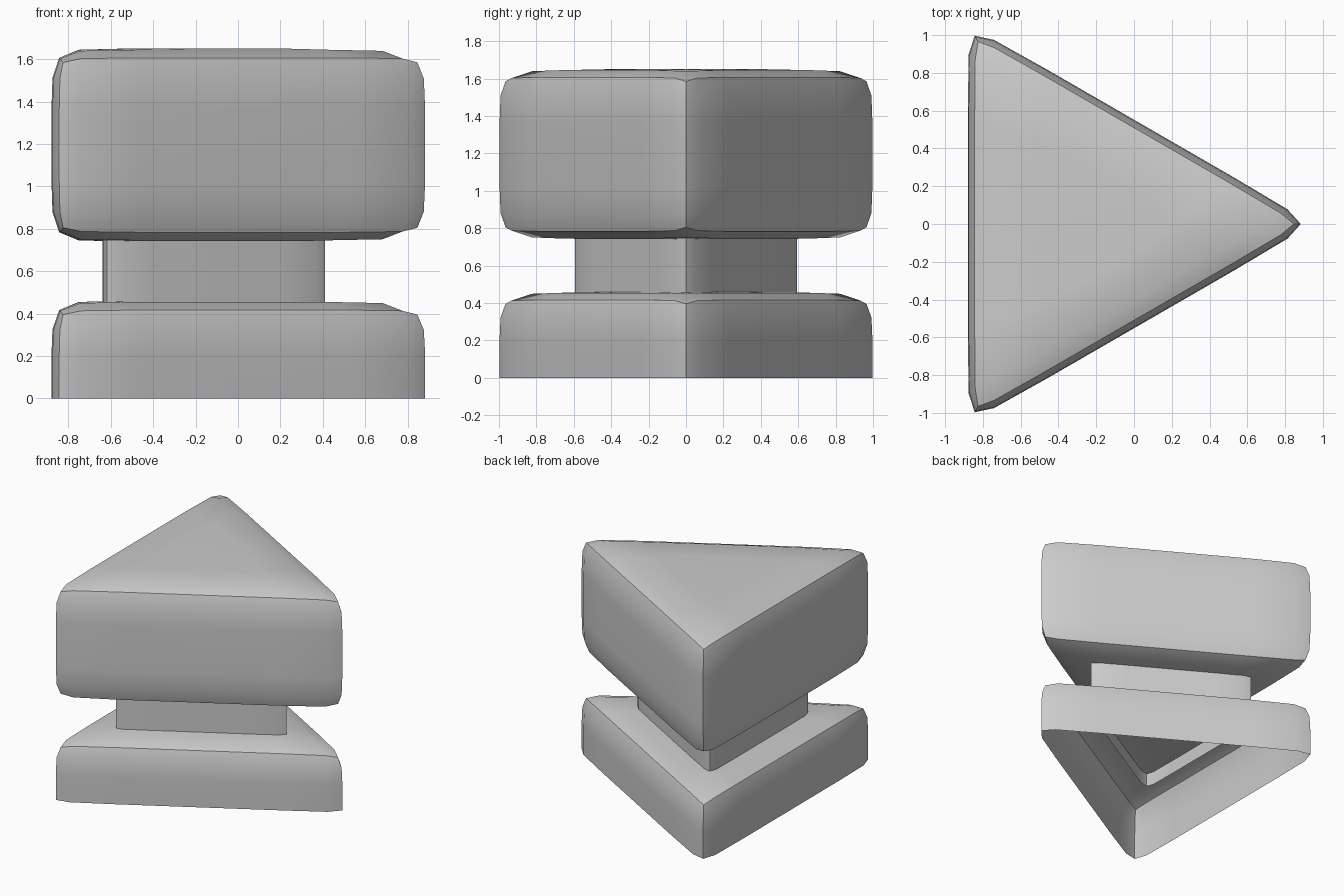
import bpy, bmesh, math
from mathutils import Vector

if "Cube" in bpy.data.objects:
    bpy.data.objects.remove(bpy.data.objects["Cube"])


def tri_part(name, left, side, lip, levels, cap_top=False, cap_bottom=False):
    """Triangular prism cage with support loops, rounded by one subdivision."""
    h = side * math.sqrt(3) / 2
    corners = [Vector((left + h, 0)), Vector((left, side / 2)), Vector((left, -side / 2))]
    bm = bmesh.new()

    # outline: each corner with a support point on either side
    outline, inner = [], []
    for i, c in enumerate(corners):
        to_prev = (corners[i - 1] - c).normalized() * lip
        to_next = (corners[(i + 1) % 3] - c).normalized() * lip
        outline += [c + to_prev, c, c + to_next]
        inner.append(c + to_prev + to_next)

    # walls
    rings = [[bm.verts.new((p.x, p.y, z)) for p in outline] for z in levels]
    for lo, hi in zip(rings, rings[1:]):
        for i in range(9):
            j = (i + 1) % 9
            bm.faces.new((lo[i], lo[j], hi[j], hi[i]))

    # caps: corner quads, edge strips and a central triangle
    def cap(ring, z):
        core = [bm.verts.new((p.x, p.y, z)) for p in inner]
        for i in range(3):
            a, c, b = ring[3 * i:3 * i + 3]
            n = (i + 1) % 3
            bm.faces.new((a, c, b, core[i]))
            bm.faces.new((b, ring[3 * n], core[n], core[i]))
        bm.faces.new(core)

    if cap_top:
        cap(rings[-1], levels[-1])
    if cap_bottom:
        cap(rings[0], levels[0])
    bmesh.ops.recalc_face_normals(bm, faces=bm.faces)

    me = bpy.data.meshes.new(name)
    bm.to_mesh(me)
    bm.free()
    ob = bpy.data.objects.new(name, me)
    bpy.context.collection.objects.link(ob)
    bpy.ops.object.select_all(action='DESELECT')
    ob.select_set(True)
    bpy.context.view_layer.objects.active = ob
    bpy.ops.object.shade_smooth_by_angle(angle=math.radians(30))
    sub = ob.modifiers.new("rounding", 'SUBSURF')
    sub.levels = sub.render_levels = 1
    return ob


# lower block, open underneath
tri_part("lower_block", -0.88, 2.12, 0.253, (0, 0.2, 0.46), cap_top=True)
# neck: open tube reaching into both blocks
tri_part("neck", -0.64, 1.262, 0.15, (0.35, 0.85))
# upper block, closed
tri_part("upper_block", -0.88, 2.12, 0.253, (0.74, 1.0, 1.39, 1.65),
         cap_top=True, cap_bottom=True)
